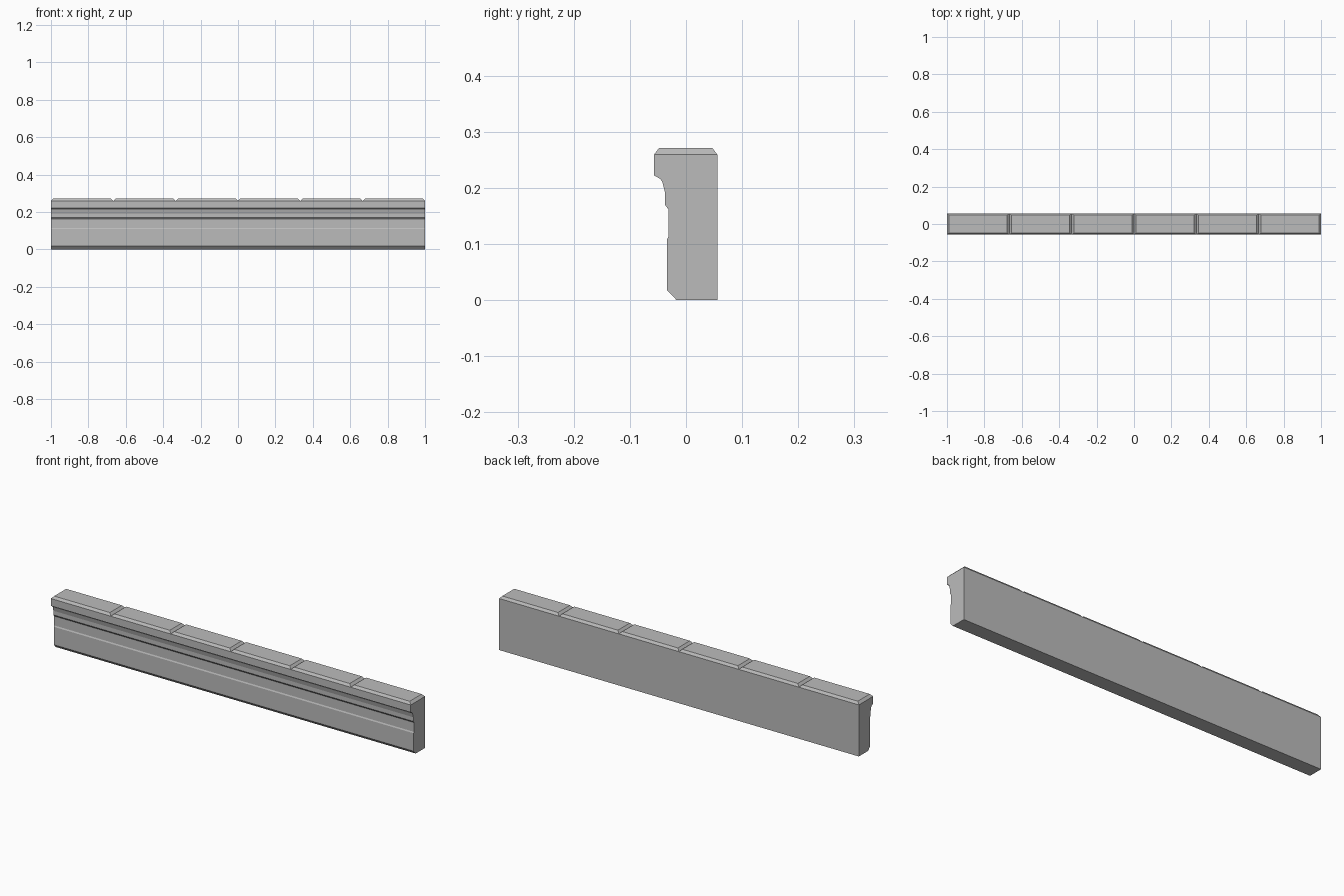
import bpy
import bmesh

if "Cube" in bpy.data.objects:
    bpy.data.objects.remove(bpy.data.objects["Cube"])

stone = bpy.data.materials.new("grey stone")
stone.use_nodes = True
GREY = (0.5, 0.5, 0.5, 1)
stone.diffuse_color = GREY
stone.node_tree.nodes["Principled BSDF"].inputs["Base Color"].default_value = GREY

CAP_BASE, CAP_TOP = 0.259, 0.271
FRONT, BACK = -0.057, 0.056
CAPS = 6
CHAMFER = 0.012


def finish(bm, name):
    bmesh.ops.recalc_face_normals(bm, faces=bm.faces)
    mesh = bpy.data.meshes.new(name)
    bm.to_mesh(mesh)
    bm.free()
    mesh.materials.append(stone)
    obj = bpy.data.objects.new(name, mesh)
    bpy.context.collection.objects.link(obj)
    return obj


# Moulded body: a (y, z) profile swept along x
profile = [(BACK, 0), (-0.017, 0), (-0.034, 0.018), (-0.034, 0.108),
           (-0.031, 0.114), (-0.031, 0.161), (-0.037, 0.169), (-0.037, 0.19),
           (-0.042, 0.21), (-0.046, 0.216), (FRONT, 0.222),
           (FRONT, CAP_BASE), (BACK, CAP_BASE)]
bm = bmesh.new()
end = bm.faces.new([bm.verts.new((-1, y, z)) for y, z in profile])
swept = bmesh.ops.extrude_face_region(bm, geom=[end], use_keep_orig=True)
bmesh.ops.translate(bm, vec=(2, 0, 0),
                    verts=[v for v in swept["geom"] if isinstance(v, bmesh.types.BMVert)])
finish(bm, "moulded_body")


# Chamfered cap stones along the top, meeting in V grooves
def cap_stone(x0, x1, name):
    bm = bmesh.new()

    def ring(inset_x, inset_y, z):
        return [bm.verts.new(p) for p in (
            (x0 + inset_x, FRONT + inset_y, z), (x1 - inset_x, FRONT + inset_y, z),
            (x1 - inset_x, BACK - inset_y, z), (x0 + inset_x, BACK - inset_y, z))]

    low, high = ring(0, 0, CAP_BASE), ring(CHAMFER, 0.009, CAP_TOP)
    bm.faces.new(high)
    for i in range(4):
        j = (i + 1) % 4
        bm.faces.new((low[i], low[j], high[j], high[i]))
    return finish(bm, name)


width = 2 / CAPS
for i in range(CAPS):
    cap_stone(-1 + i * width, -1 + (i + 1) * width, f"cap_stone_{i + 1}")
